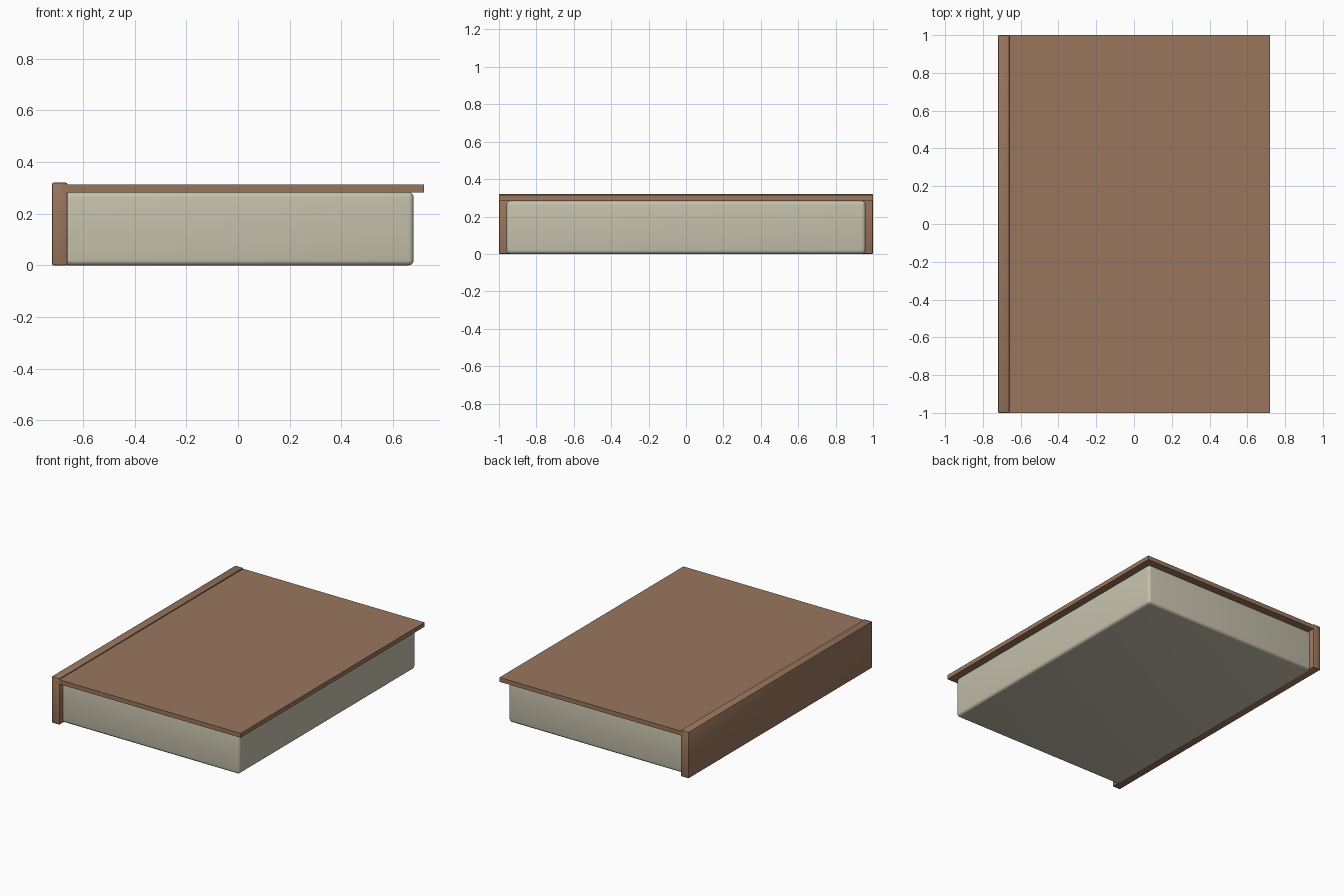
import bpy

if "Cube" in bpy.data.objects:
    bpy.data.objects.remove(bpy.data.objects["Cube"])


def material(name, color):
    m = bpy.data.materials.new(name)
    m.diffuse_color = (*color, 1)
    m.use_nodes = True
    m.node_tree.nodes["Principled BSDF"].inputs["Base Color"].default_value = m.diffuse_color
    return m


def box(name, lo, hi, mat, bevel=0.0, segments=1):
    """Box between two corners, with an optional rounded edge."""
    center = [(a + b) / 2 for a, b in zip(lo, hi)]
    size = [b - a for a, b in zip(lo, hi)]
    bpy.ops.mesh.primitive_cube_add(size=1, location=center)
    ob = bpy.context.object
    ob.name = name
    ob.scale = size
    bpy.ops.object.transform_apply(location=False, rotation=False, scale=True)
    ob.data.materials.append(mat)
    if bevel:
        mod = ob.modifiers.new("rounded_edges", 'BEVEL')
        mod.width = bevel
        mod.segments = segments
        bpy.ops.object.modifier_apply(modifier=mod.name)
        bpy.ops.object.shade_smooth_by_angle()
    return ob


leather = material("cover_brown", (0.32, 0.18, 0.11))
paper = material("paper_cream", (0.56, 0.53, 0.41))

# Page block, tucked slightly into the spine
box("pages", (-0.68, -0.96, 0.0), (0.68, 0.96, 0.283), paper, 0.02, 4)

# Top cover board, overhanging the pages on three sides
box("top_cover", (-0.68, -1.0, 0.282), (0.72, 1.0, 0.312), leather)

# Upright spine, standing just proud of the cover
box("spine", (-0.72, -1.0, 0.0), (-0.66, 1.0, 0.32), leather, 0.006, 2)
